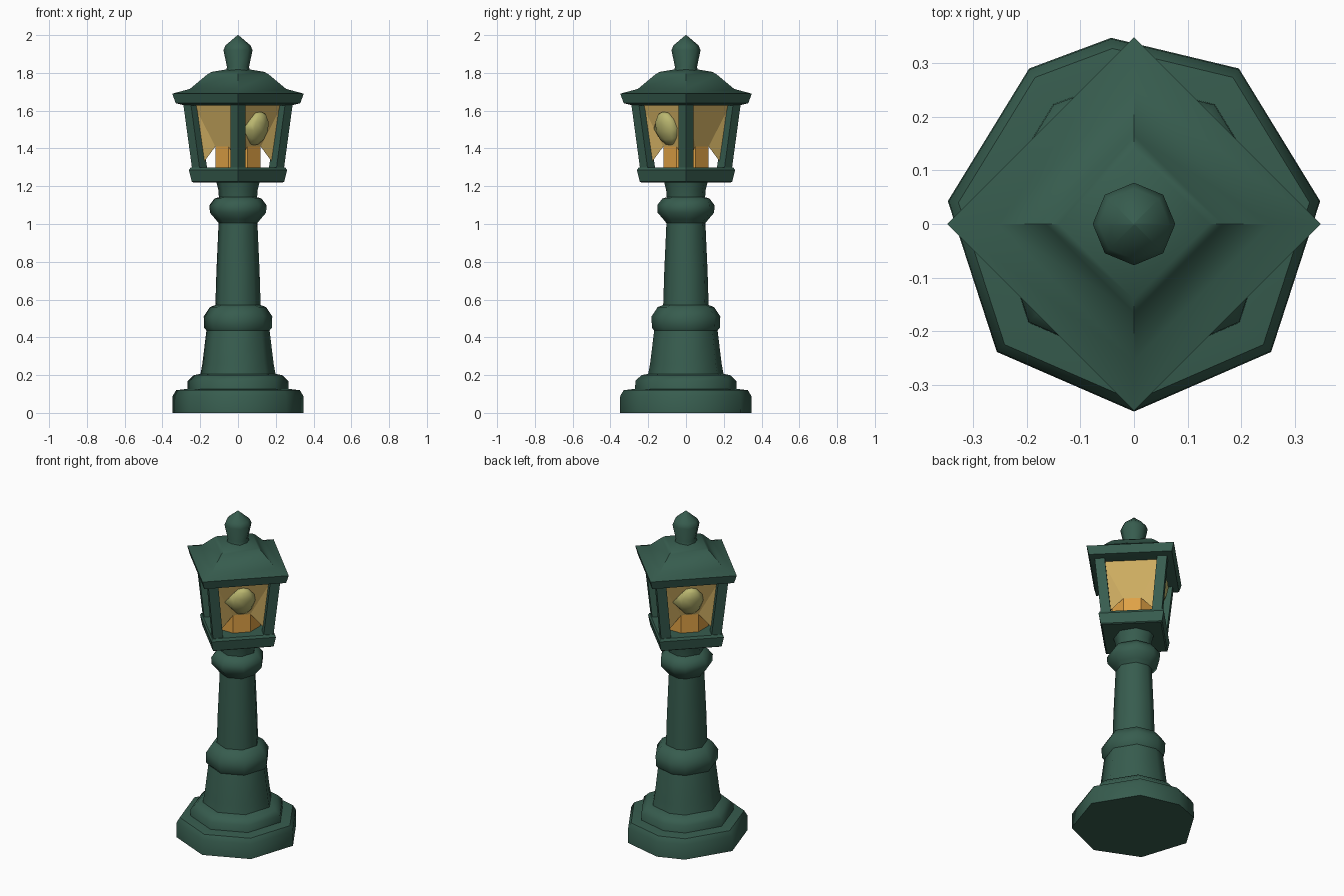
import bpy, bmesh, math
from mathutils import Matrix, Vector

cube = bpy.data.objects.get("Cube")
if cube:
    bpy.data.objects.remove(cube, do_unlink=True)


def material(name, rgb):
    m = bpy.data.materials.new(name)
    m.use_nodes = True
    color = (*rgb, 1.0)
    m.diffuse_color = color
    m.node_tree.nodes["Principled BSDF"].inputs["Base Color"].default_value = color
    return m


GREEN = material("dark_green_iron", (0.038, 0.108, 0.077))
AMBER = material("amber_glass", (0.62, 0.42, 0.12))
ORANGE = material("orange_holder", (0.74, 0.36, 0.06))
YELLOW = material("pale_yellow_bulb", (0.49, 0.47, 0.16))

UNEVEN = [7, 56, 97, 124, 173, 223, 270, 317]
OCTAGON = [k * 45 for k in range(8)]
SQUARE = [k * 90 for k in range(4)]


def polar(r, degrees, z):
    a = math.radians(degrees)
    return Vector((r * math.cos(a), r * math.sin(a), z))


def finish(name, bm, mat, smooth):
    me = bpy.data.meshes.new(name)
    bm.to_mesh(me)
    bm.free()
    me.materials.append(mat)
    ob = bpy.data.objects.new(name, me)
    bpy.context.collection.objects.link(ob)
    bpy.ops.object.select_all(action='DESELECT')
    ob.select_set(True)
    bpy.context.view_layer.objects.active = ob
    if smooth:
        bpy.ops.object.shade_smooth_by_angle(angle=math.radians(smooth))
    return ob


def loft(name, profile, angles, mat, smooth=50, centers=None):
    """Closed stack of polygon rings; profile holds (radius, height)."""
    bm = bmesh.new()
    n = len(angles)
    rings = []
    for i, (r, z) in enumerate(profile):
        c = centers[i] if centers else Vector((0, 0, 0))
        rings.append([bm.verts.new(polar(r, a, z) + c) for a in angles])
    for low, high in zip(rings, rings[1:]):
        for i in range(n):
            j = (i + 1) % n
            bm.faces.new((low[i], low[j], high[j], high[i]))
    bm.faces.new(rings[0][::-1])
    bm.faces.new(rings[-1])
    bmesh.ops.recalc_face_normals(bm, faces=bm.faces)
    return finish(name, bm, mat, smooth)


# Post, from the ground up
loft("base_plinth", [(0.35, 0), (0.348, 0.09), (0.33, 0.12), (0.25, 0.13)],
     UNEVEN, GREEN)
loft("base_step", [(0.27, 0.1), (0.268, 0.17), (0.235, 0.2), (0.18, 0.21)],
     UNEVEN, GREEN)
loft("pedestal", [(0.205, 0.18), (0.19, 0.26), (0.168, 0.44), (0.16, 0.47)],
     UNEVEN, GREEN)
loft("pedestal_collar", [(0.155, 0.42), (0.18, 0.45), (0.183, 0.51),
                         (0.15, 0.56), (0.11, 0.575)], UNEVEN, GREEN)
loft("shaft", [(0.122, 0.53), (0.115, 0.75), (0.102, 1.04)], UNEVEN, GREEN)
loft("shaft_collar", [(0.10, 1.0), (0.12, 1.025), (0.15, 1.06), (0.152, 1.1),
                      (0.125, 1.135), (0.09, 1.145)], UNEVEN, GREEN)
loft("neck", [(0.10, 1.12), (0.105, 1.18), (0.12, 1.24)], UNEVEN, GREEN)

# Lantern tray and four leaning corner posts
loft("lantern_tray", [(0.235, 1.22), (0.245, 1.225), (0.26, 1.285),
                      (0.25, 1.3)], SQUARE, GREEN, 30)
for i, a in enumerate(SQUARE):
    loft(f"corner_post_{i + 1}", [(0.04, 1.27), (0.04, 1.66)], SQUARE, GREEN, 30,
         [polar(0.2, a, 0), polar(0.253, a, 0)])

# Bulb holder
loft("bulb_holder", [(0.13, 1.28), (0.13, 1.41)],
     [a + 22.5 for a in OCTAGON], ORANGE, 30)

# Recessed panes, folded back towards the holder at the bottom
bm = bmesh.new()
for k in SQUARE:
    top_l, top_r = (bm.verts.new(polar(0.24, a, 1.645)) for a in (k, k + 90))
    low_l, low_r = (bm.verts.new(polar(0.19, a, 1.315)) for a in (k, k + 90))
    mid_l, mid_r = (bm.verts.new(polar(0.13, k + a, 1.41)) for a in (22.5, 67.5))
    bm.faces.new((mid_l, mid_r, top_r, top_l))
    bm.faces.new((low_l, mid_l, top_l))
    bm.faces.new((mid_r, low_r, top_r))
finish("glass_panes", bm, AMBER, 0)

# Bulbs on two opposite sides, each leaning outwards with a small tip
for i, turn in enumerate((-45, 135)):
    bm = bmesh.new()
    bmesh.ops.create_uvsphere(bm, u_segments=8, v_segments=6, radius=1)
    for v in bm.verts:
        if v.co.y < -0.95:
            v.co.y = -1.35
    place = (Matrix.Translation(polar(0.14, turn, 1.505))
             @ Matrix.Rotation(math.radians(turn), 4, 'Z')
             @ Matrix.Rotation(math.radians(20), 4, 'Y')
             @ Matrix.Diagonal((0.047, 0.075, 0.095, 1)))
    bm.transform(place)
    finish(f"bulb_{i + 1}", bm, YELLOW, 80)

# Flared square roof and pointed finial
loft("roof", [(0.285, 1.628), (0.33, 1.64), (0.348, 1.69), (0.255, 1.715),
              (0.165, 1.79), (0.14, 1.805), (0.04, 1.822)], SQUARE, GREEN, 45)
loft("finial", [(0.068, 1.80), (0.058, 1.83), (0.077, 1.92), (0.066, 1.946),
                (0.002, 2.0)], OCTAGON, GREEN, 60)
